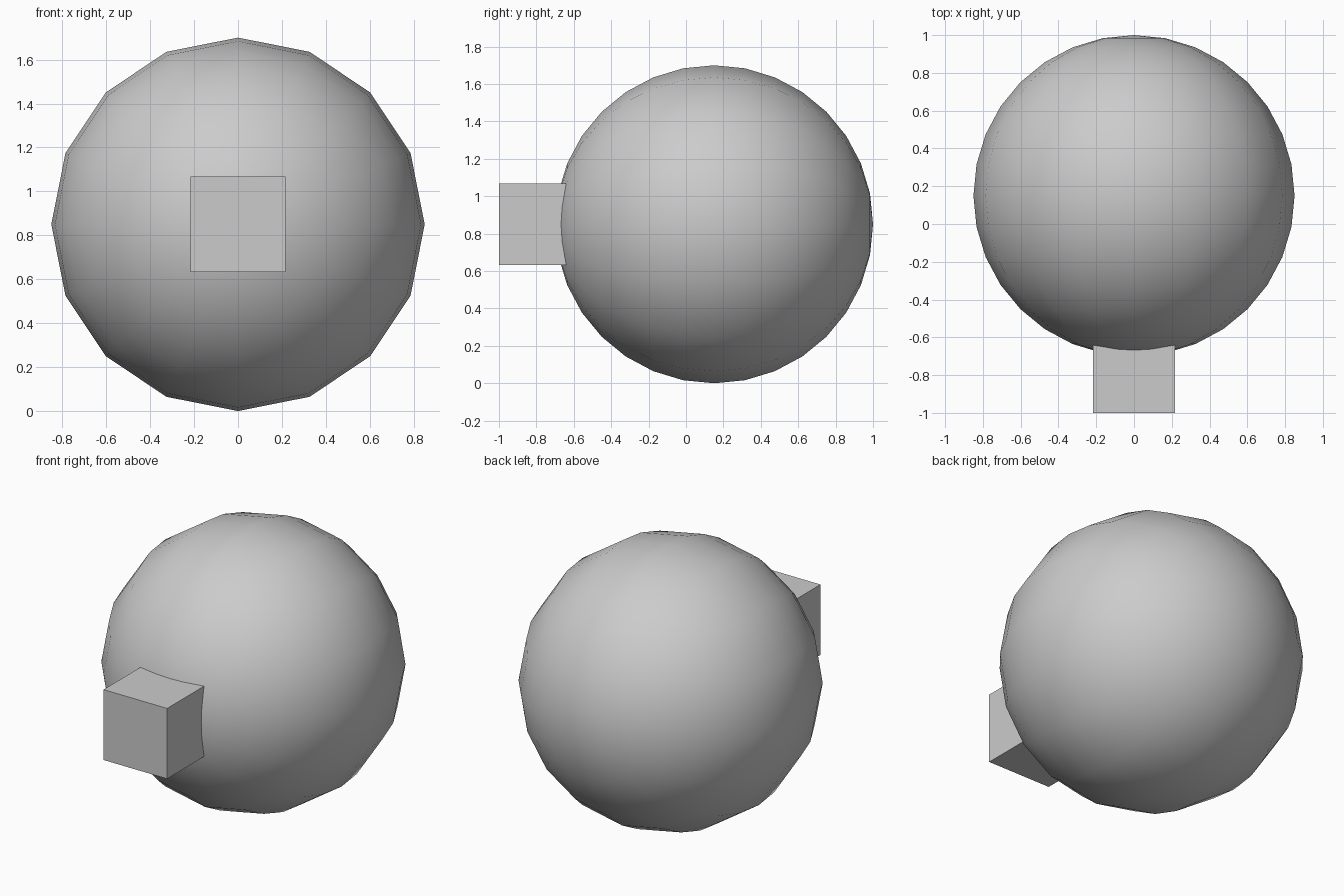
import bpy
import math

if "Cube" in bpy.data.objects:
    bpy.data.objects.remove(bpy.data.objects["Cube"])

RADIUS = 0.85
BOX = 0.434

# Ball: 16-sided sphere with its poles on the y axis
bpy.ops.mesh.primitive_uv_sphere_add(
    segments=16, ring_count=16, radius=RADIUS,
    location=(0, 0.15, RADIUS), rotation=(math.pi / 2, 0, 0))
ball = bpy.context.object
ball.name = "ball"
bpy.ops.object.shade_smooth()

# Block: cube pushed into the front of the ball
bpy.ops.mesh.primitive_cube_add(size=BOX, location=(0, -1 + BOX / 2, RADIUS))
bpy.context.object.name = "front_block"
